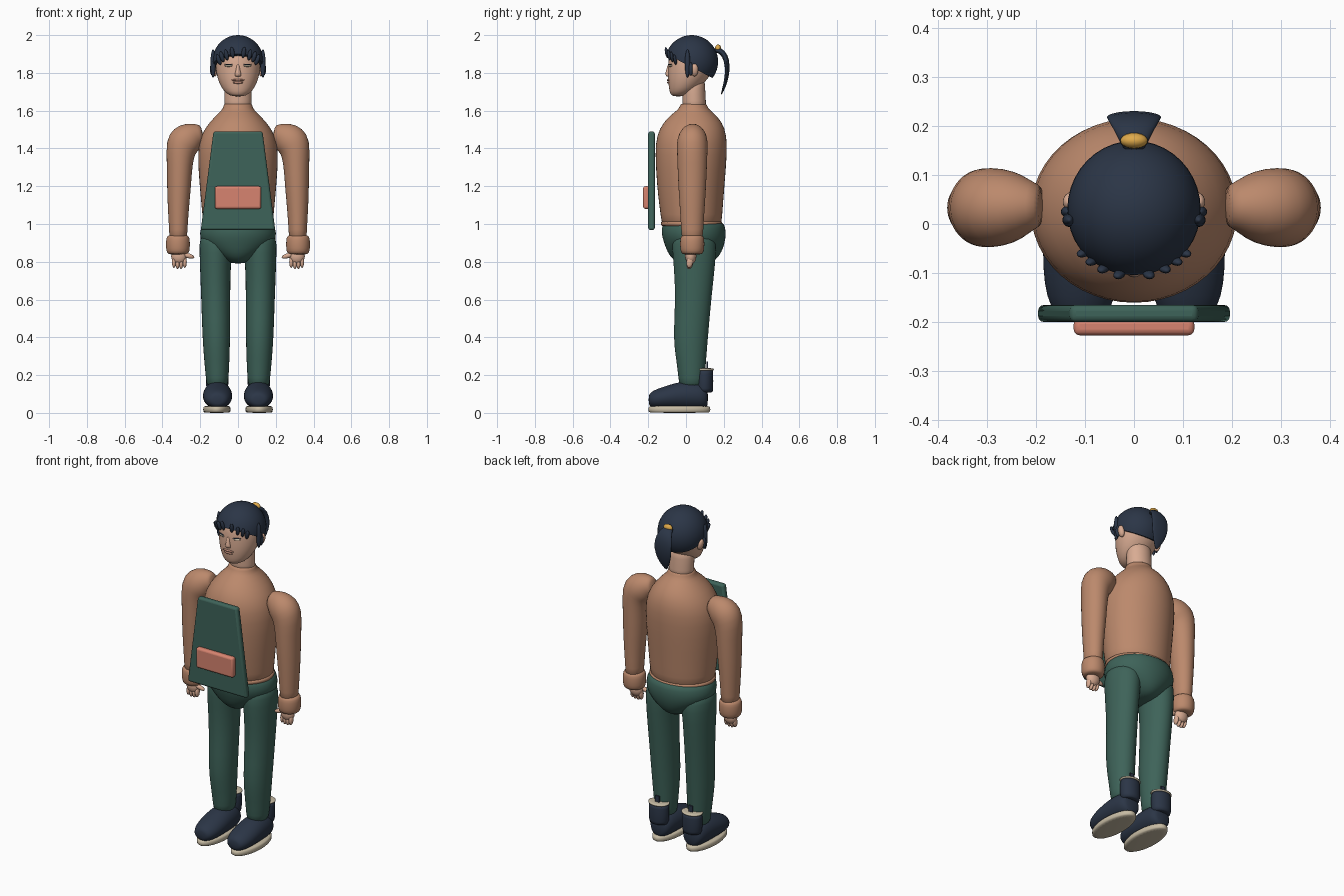
import bpy, bmesh, math
from mathutils import Vector, Matrix, Euler

if "Cube" in bpy.data.objects:
    bpy.data.objects.remove(bpy.data.objects["Cube"])


def material(name, rgb):
    m = bpy.data.materials.new(name)
    m.use_nodes = True
    col = (*rgb, 1)
    m.diffuse_color = col
    node = next(n for n in m.node_tree.nodes if n.type == 'BSDF_PRINCIPLED')
    node.inputs["Base Color"].default_value = col
    return m


SWEATER = material("tan_knit", (.5, .25, .15))
SKIN = material("skin", (.69, .41, .29))
GREEN = material("dark_green_cloth", (.048, .125, .1))
CORAL = material("coral_cloth", (.68, .23, .16))
NAVY = material("navy", (.024, .036, .062))
CREAM = material("cream_rubber", (.57, .5, .37))
GOLD = material("gold", (.74, .4, .07))
LIP = material("lip", (.5, .25, .18))


def finish(name, bm, mat, smooth=True, subdiv=0):
    bmesh.ops.recalc_face_normals(bm, faces=bm.faces)
    me = bpy.data.meshes.new(name)
    bm.to_mesh(me)
    bm.free()
    for p in me.polygons:
        p.use_smooth = smooth
    me.materials.append(mat)
    ob = bpy.data.objects.new(name, me)
    bpy.context.collection.objects.link(ob)
    if subdiv:
        ob.modifiers.new("Subdivision", 'SUBSURF').levels = subdiv
        ob.modifiers["Subdivision"].render_levels = subdiv
    return ob


def loft(name, rings, mat, side=1, segs=24, subdiv=1):
    """Skin ellipses given as (x, y, z, radius_a, radius_b, turn_x, turn_y in degrees)."""
    bm = bmesh.new()
    loops = []
    for x, y, z, ra, rb, *turn in rings:
        tx, ty = turn if turn else (0, 0)
        rot = Euler((math.radians(tx), math.radians(ty), 0)).to_matrix()
        loop = []
        for i in range(segs):
            a = math.tau * i / segs
            p = Vector((x, y, z)) + rot @ Vector((ra * math.cos(a), rb * math.sin(a), 0))
            loop.append(bm.verts.new((p.x * side, p.y, p.z)))
        loops.append(loop)
    for lo, hi in zip(loops, loops[1:]):
        for i in range(segs):
            j = (i + 1) % segs
            bm.faces.new((lo[i], lo[j], hi[j], hi[i]))
    bm.faces.new(loops[0])
    bm.faces.new(loops[-1])
    return finish(name, bm, mat, subdiv=subdiv)


def ball(name, loc, size, mat, rot=(0, 0, 0), segs=20):
    bm = bmesh.new()
    mx = (Matrix.Translation(loc) @ Euler([math.radians(r) for r in rot]).to_matrix().to_4x4()
          @ Matrix.Diagonal((*size, 1)))
    bmesh.ops.create_uvsphere(bm, u_segments=segs, v_segments=segs // 2, radius=1, matrix=mx)
    return finish(name, bm, mat)


def plate(name, top_w, bottom_w, z0, z1, y0, y1, mat, bevel):
    bm = bmesh.new()
    pts = [(-bottom_w, z0), (bottom_w, z0), (top_w, z1), (-top_w, z1)]
    face = bm.faces.new([bm.verts.new((x, y0, z)) for x, z in pts])
    ext = bmesh.ops.extrude_face_region(bm, geom=[face])["geom"]
    bmesh.ops.translate(bm, vec=(0, y1 - y0, 0),
                        verts=[v for v in ext if isinstance(v, bmesh.types.BMVert)])
    ob = finish(name, bm, mat)
    mod = ob.modifiers.new("Bevel", 'BEVEL')
    mod.width, mod.segments = bevel, 3
    bpy.context.view_layer.objects.active = ob
    ob.select_set(True)
    bpy.ops.object.shade_smooth_by_angle()
    ob.select_set(False)


# Sweater body and collar
loft("sweater_body", [
    (0, .03, .99, .175, .15), (0, .03, 1.0, .187, .16), (0, .027, 1.1, .195, .17),
    (0, .025, 1.2, .205, .18), (0, .027, 1.38, .218, .193), (0, .03, 1.47, .2, .187),
    (0, .036, 1.54, .152, .158), (0, .04, 1.59, .1, .105), (0, .04, 1.61, .08, .078),
    (0, .04, 1.635, .076, .07), (0, .04, 1.637, .066, .062)], SWEATER)
loft("sweater_hem", [
    (0, .03, .985, .18, .155), (0, .03, .99, .192, .164),
    (0, .03, 1.012, .193, .165), (0, .03, 1.017, .182, .155)], SWEATER)

# Apron bib and pocket
plate("apron_bib", .13, .197, .968, 1.49, -.2, -.165, GREEN, .012)
plate("apron_pocket", .123, .123, 1.08, 1.2, -.227, -.192, CORAL, .012)

# Trousers
loft("trouser_seat", [
    (0, .04, 1.012, .16, .14), (0, .04, 1.005, .19, .166), (0, .04, .95, .208, .174),
    (0, .045, .9, .195, .162), (0, .045, .85, .14, .145), (0, .045, .81, .08, .115),
    (0, .045, .79, .035, .07)], GREEN)

# Neck and head
loft("neck", [(0, .045, 1.59, .075, .066), (0, .043, 1.65, .072, .062),
              (0, .04, 1.72, .074, .062), (0, .04, 1.78, .07, .06)], SKIN)
loft("head", [
    (0, -.042, 1.675, .025, .025), (0, -.03, 1.687, .06, .055), (0, -.008, 1.72, .088, .083),
    (0, .01, 1.77, .11, .107), (0, .03, 1.83, .121, .126), (0, .033, 1.9, .118, .126),
    (0, .035, 1.95, .085, .09), (0, .035, 1.97, .03, .03)], SKIN)
loft("nose", [(0, -.088, 1.85, .008, .008), (0, -.092, 1.81, .012, .014),
              (0, -.096, 1.79, .02, .017), (0, -.09, 1.778, .014, .01)], SKIN, segs=12)
ball("upper_lip", (0, -.093, 1.762, ), (.036, .008, .006), LIP)
ball("lower_lip", (0, -.09, 1.749), (.028, .01, .007), LIP)

# Hair cap, trimmed along a sloping hairline
bm = bmesh.new()
bmesh.ops.create_uvsphere(bm, u_segments=40, v_segments=24, radius=1,
                          matrix=Matrix.Translation((0, .03, 1.86)) @ Matrix.Diagonal((.136, .14, .14, 1)))
cut = bmesh.ops.bisect_plane(bm, geom=bm.verts[:] + bm.edges[:] + bm.faces[:],
                             plane_co=(0, .03, 1.83), plane_no=(0, .52, 1), clear_inner=True)
rim = [e for e in cut["geom_cut"] if isinstance(e, bmesh.types.BMEdge)]
bmesh.ops.holes_fill(bm, edges=rim)
hair = finish("hair_cap", bm, NAVY)
bpy.context.view_layer.objects.active = hair
hair.select_set(True)
bpy.ops.object.shade_smooth_by_angle(angle=math.radians(40))
hair.select_set(False)

# Ponytail and its tie
loft("ponytail", [
    (0, .145, 1.92, .02, .014, 75, 0), (0, .18, 1.922, .034, .016, 60, 0),
    (0, .208, 1.89, .05, .016, 25, 0), (0, .22, 1.84, .058, .013, 5, 0),
    (0, .217, 1.78, .052, .011, -12, 0), (0, .202, 1.725, .032, .008, -20, 0),
    (0, .186, 1.685, .005, .003, -25, 0)], NAVY)
ball("hair_tie", (0, .17, 1.93), (.028, .016, .02), GOLD)

for side, label in ((1, "left"), (-1, "right")):
    # Face and hair details
    ball(f"{label}_eye", (side * .05, -.083, 1.838), (.022, .006, .006), CREAM, (0, 0, side * 22))
    ball(f"{label}_eyelash", (side * .05, -.085, 1.845), (.025, .005, .0025), NAVY, (0, 0, side * 22))
    ball(f"{label}_ear", (side * .128, .045, 1.815), (.016, .02, .034), SKIN, (0, side * 12, 0))
    ball(f"{label}_sideburn", (side * .132, .008, 1.85), (.014, .014, .075), NAVY)
    ball(f"{label}_ear_lock", (side * .135, .025, 1.82), (.014, .012, .035), NAVY)
    for i, (x, z) in enumerate(((.03, 1.908), (.062, 1.895), (.085, 1.885), (.102, 1.87))):
        y = .03 - .136 * math.sqrt(1 - (x / .134) ** 2)
        ball(f"{label}_fringe_{i}", (side * x, y, z), (.012, .009, .03), NAVY,
             (10, side * (8 + i * 4), 0), 12)

    # Sleeve and cuff
    loft(f"{label}_sleeve", [
        (.185, .037, 1.475, .045, .04, 0, -80), (.205, .037, 1.475, .055, .048, 0, -80),
        (.24, .035, 1.468, .077, .07, 0, -60), (.278, .034, 1.445, .09, .081, 0, -45),
        (.304, .033, 1.41, .087, .082, 0, -25), (.309, .033, 1.32, .068, .079),
        (.312, .033, 1.2, .064, .074), (.316, .033, 1.08, .056, .066),
        (.316, .033, .96, .048, .058), (.317, .033, .91, .048, .056)], SWEATER, side)
    loft(f"{label}_cuff", [
        (.318, .033, .838, .045, .045), (.318, .033, .845, .058, .058),
        (.318, .033, .87, .064, .065), (.318, .033, .915, .064, .065),
        (.318, .033, .937, .058, .06), (.318, .033, .942, .042, .045)], SWEATER, side)

    # Hand
    ball(f"{label}_palm", (side * .312, .025, .83), (.042, .03, .045), SKIN)
    for i in range(4):
        ball(f"{label}_finger_{i}", (side * (.282 + .019 * i), .02, .79 + .006 * abs(i - 1.5)),
             (.011, .018, .032), SKIN, (-8, 0, 0), 12)
    ball(f"{label}_thumb", (side * .264, .015, .832), (.034, .012, .013), SKIN, (0, side * -15, 0), 12)

    # Trouser leg
    loft(f"{label}_trouser_leg", [
        (.11, .04, .96, .085, .1), (.114, .043, .9, .092, .12), (.121, .045, .8, .082, .112),
        (.118, .04, .6, .077, .094), (.115, .023, .4, .074, .094), (.112, .028, .27, .067, .078),
        (.11, .03, .18, .06, .07), (.11, .03, .13, .055, .065)], GREEN, side)

    # Shoe: upper, heel collar with trim, pull loop and sole
    loft(f"{label}_shoe_upper", [
        (.108, y, z, rx, rz, 90, 0) for y, z, rx, rz in (
            (-.198, .07, .03, .022), (-.188, .07, .052, .04), (-.15, .076, .071, .053),
            (-.09, .085, .079, .063), (-.02, .094, .078, .075), (.06, .094, .073, .075),
            (.1, .088, .062, .065), (.117, .08, .04, .045))], NAVY, side)
    loft(f"{label}_heel_collar", [
        (.11, .098, .108, .05, .042), (.11, .098, .112, .06, .047),
        (.11, .098, .225, .06, .047), (.11, .098, .228, .056, .044)], NAVY, side)
    loft(f"{label}_collar_trim", [
        (.11, .098, .222, .056, .044), (.11, .098, .226, .063, .05),
        (.11, .098, .234, .063, .05), (.11, .098, .237, .056, .044)], CREAM, side)
    bm = bmesh.new()
    bmesh.ops.create_cube(bm, size=1, matrix=Matrix.Translation((side * .11, .112, .25))
                          @ Matrix.Diagonal((.026, .008, .045, 1)))
    finish(f"{label}_pull_loop", bm, NAVY, smooth=False)
    loft(f"{label}_sole", [
        (.112, -.035, 0, .066, .158), (.112, -.035, .005, .073, .165),
        (.112, -.035, .032, .073, .165), (.112, -.035, .038, .066, .158)], CREAM, side, 32)
